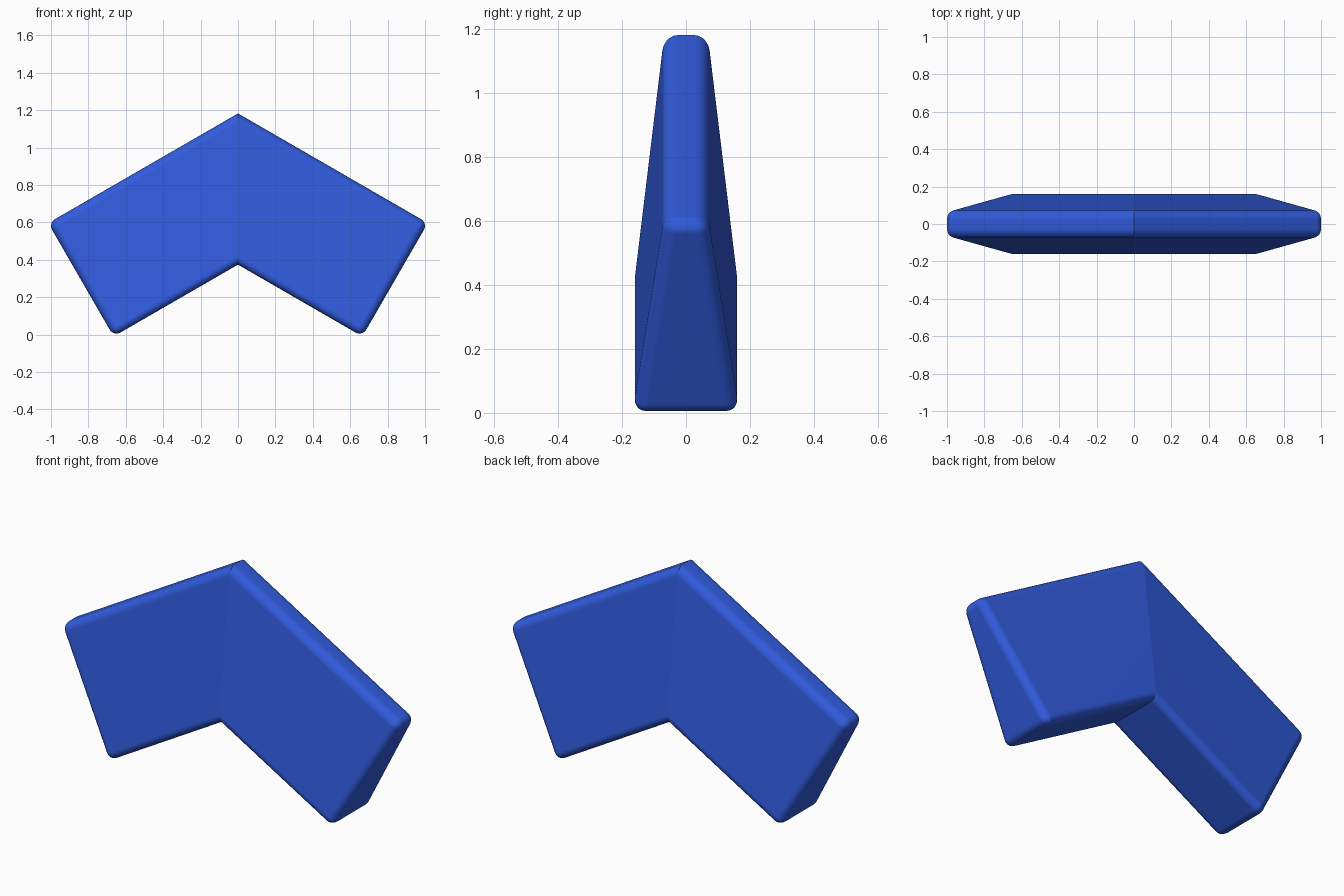
import bpy, bmesh
from math import radians, sin, cos

cube = bpy.data.objects.get("Cube")
if cube:
    bpy.data.objects.remove(cube, do_unlink=True)

blue = bpy.data.materials.new("blue")
blue.use_nodes = True
colour = (0.03, 0.105, 0.72, 1)
blue.diffuse_color = colour
blue.node_tree.nodes["Principled BSDF"].inputs["Base Color"].default_value = colour

# Overall sizes of the bent bar
APEX, REACH, WIDTH = 1.182, 1.015, 0.70
THIN, THICK, ROUND = 0.068, 0.166, 0.042
SLOPE = radians(30)


def section(bm, top, bottom):
    """Trapezoid cross-section, narrow along the top edge."""
    corners = [(top, -THIN), (top, THIN), (bottom, THICK), (bottom, -THICK)]
    return [bm.verts.new((p[0], y, p[1])) for p, y in corners]


# Three cross-sections: left end, mitred middle, right end
bm = bmesh.new()
end_z = APEX - REACH * sin(SLOPE) / cos(SLOPE)
foot_x, foot_z = REACH - WIDTH * sin(SLOPE), end_z - WIDTH * cos(SLOPE)
middle = section(bm, (0, APEX), (0, APEX - WIDTH / cos(SLOPE)))
for side in (-1, 1):
    end = section(bm, (side * REACH, end_z), (side * foot_x, foot_z))
    bm.faces.new(end)
    for i in range(4):
        j = (i + 1) % 4
        bm.faces.new((middle[i], middle[j], end[j], end[i]))
bmesh.ops.recalc_face_normals(bm, faces=bm.faces)


def on_mitre(edge):
    return all(abs(v.co.x) < 1e-4 for v in edge.verts)


# Round every edge except the mitre crease
bmesh.ops.bevel(bm, geom=[e for e in bm.edges if not on_mitre(e)],
                offset=ROUND, offset_type='OFFSET', segments=5,
                profile=0.5, affect='EDGES', clamp_overlap=True)
for face in bm.faces:
    face.smooth = True
for edge in bm.edges:
    edge.smooth = not on_mitre(edge)

mesh = bpy.data.meshes.new("bent_bar")
bm.to_mesh(mesh)
bm.free()
mesh.materials.append(blue)
bar = bpy.data.objects.new("bent_bar", mesh)
bpy.context.collection.objects.link(bar)

# Keep the broad faces flat while the rounded edges stay smooth
flat = bar.modifiers.new("flat_faces", 'WEIGHTED_NORMAL')
flat.keep_sharp = True
